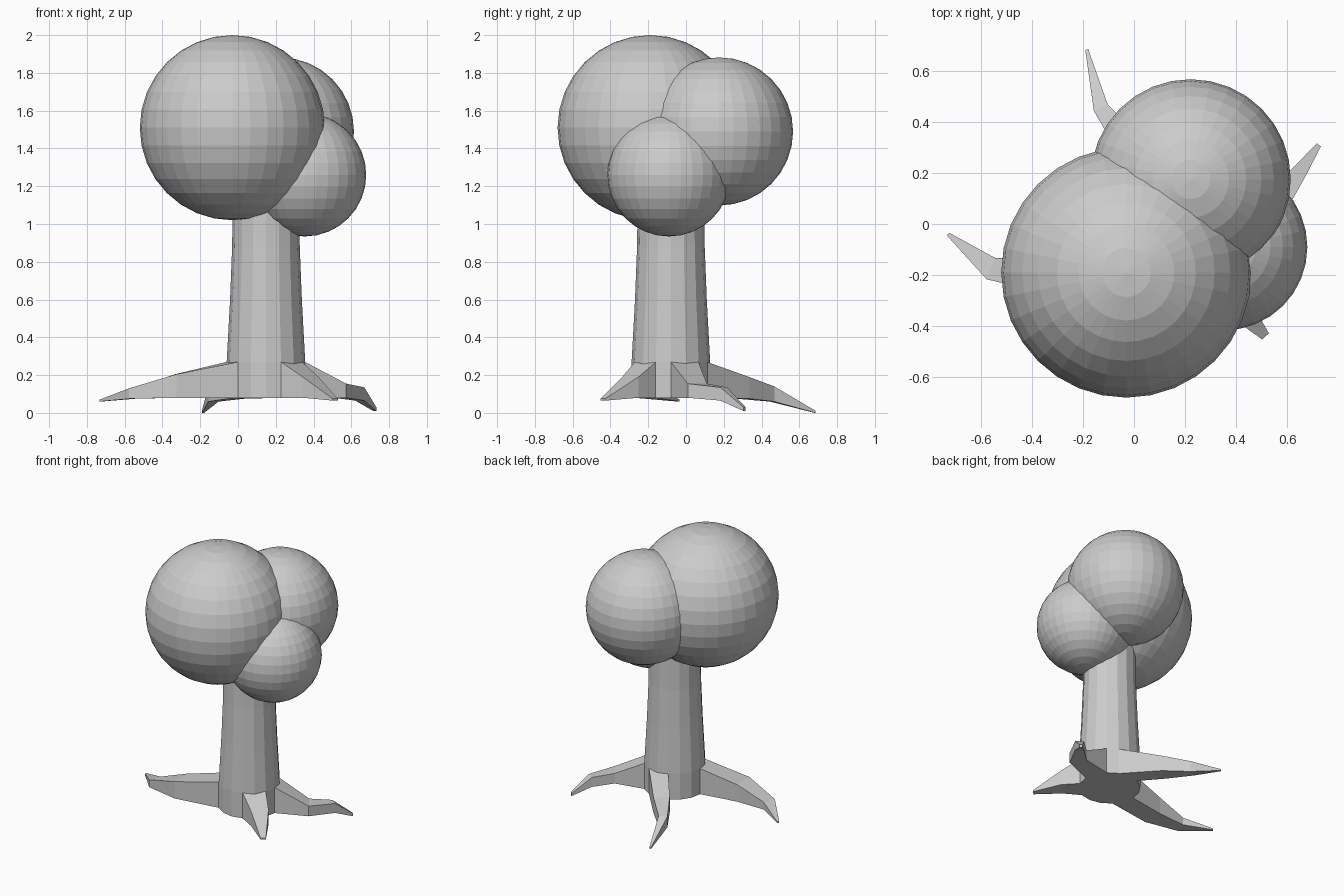
import bpy, bmesh
from math import cos, sin, radians, pi
from mathutils import Vector

if "Cube" in bpy.data.objects:
    bpy.data.objects.remove(bpy.data.objects["Cube"])

CX, CY = 0.148, -0.08      # trunk axis


def finish(bm, name):
    bmesh.ops.recalc_face_normals(bm, faces=bm.faces)
    me = bpy.data.meshes.new(name)
    bm.to_mesh(me)
    bm.free()
    ob = bpy.data.objects.new(name, me)
    bpy.context.collection.objects.link(ob)
    return ob


def loft(name, rings):
    """Skin a list of equal-length vertex loops and cap both ends."""
    bm = bmesh.new()
    loops = [[bm.verts.new(p) for p in r] for r in rings]
    n = len(loops[0])
    for a, b in zip(loops, loops[1:]):
        for i in range(n):
            j = (i + 1) % n
            bm.faces.new((a[i], a[j], b[j], b[i]))
    bm.faces.new(loops[0])
    bm.faces.new(loops[-1])
    return finish(bm, name)


# Leaf balls
for name, loc, r in [("foliage_large", (-0.03, -0.19, 1.51), 0.49),
                     ("foliage_back", (0.222, 0.175, 1.49), 0.392),
                     ("foliage_small", (0.353, -0.09, 1.26), 0.326)]:
    bm = bmesh.new()
    bmesh.ops.create_uvsphere(bm, u_segments=32, v_segments=16, radius=r)
    finish(bm, name).location = loc

# Trunk, tapering upward
SIDES = 16
loft("trunk", [[(CX + r * cos(2 * pi * i / SIDES), CY + r * sin(2 * pi * i / SIDES), z)
                for i in range(SIDES)]
               for r, z in [(0.208, 0.08), (0.208, 0.27), (0.19, 0.6), (0.179, 0.88), (0.175, 1.25)]])


# Roots: pulled out of a 45 degree slice of the trunk base
# each section: x, y, half width, bottom z, top z
def root(name, start, sections):
    a0, a1 = radians(start), radians(start + 45)
    rt = 0.206
    right = (CX + rt * cos(a0), CY + rt * sin(a0))
    left = (CX + rt * cos(a1), CY + rt * sin(a1))
    rings = [[(*right, 0.08), (*left, 0.08), (*left, 0.27), (*right, 0.27)]]
    mid = ((Vector(right) + Vector(left)) / 2)
    pts = [mid] + [Vector(s[:2]) for s in sections]
    for i, (x, y, w, zb, zt) in enumerate(sections, 1):
        d = (pts[min(i + 1, len(pts) - 1)] - pts[i - 1]).normalized()
        px, py = -d.y * w, d.x * w
        rings.append([(x - px, y - py, zb), (x + px, y + py, zb),
                      (x + px, y + py, zt), (x - px, y - py, zt)])
    loft(name, rings)


root("root_left", 180, [(-0.33, -0.20, 0.075, 0.08, 0.205),
                        (-0.56, -0.175, 0.045, 0.075, 0.13),
                        (-0.728, -0.04, 0.007, 0.06, 0.07)])
root("root_back", 67.5, [(-0.01, 0.30, 0.055, 0.075, 0.19),
                         (-0.13, 0.455, 0.03, 0.06, 0.14),
                         (-0.185, 0.683, 0.006, 0.0, 0.012)])
root("root_right", 0, [(0.54, 0.06, 0.06, 0.08, 0.155),
                       (0.645, 0.20, 0.03, 0.065, 0.135),
                       (0.724, 0.31, 0.01, 0.01, 0.03)])
root("root_front", -67.5, [(0.385, -0.295, 0.06, 0.08, 0.19),
                           (0.515, -0.44, 0.018, 0.065, 0.075)])
